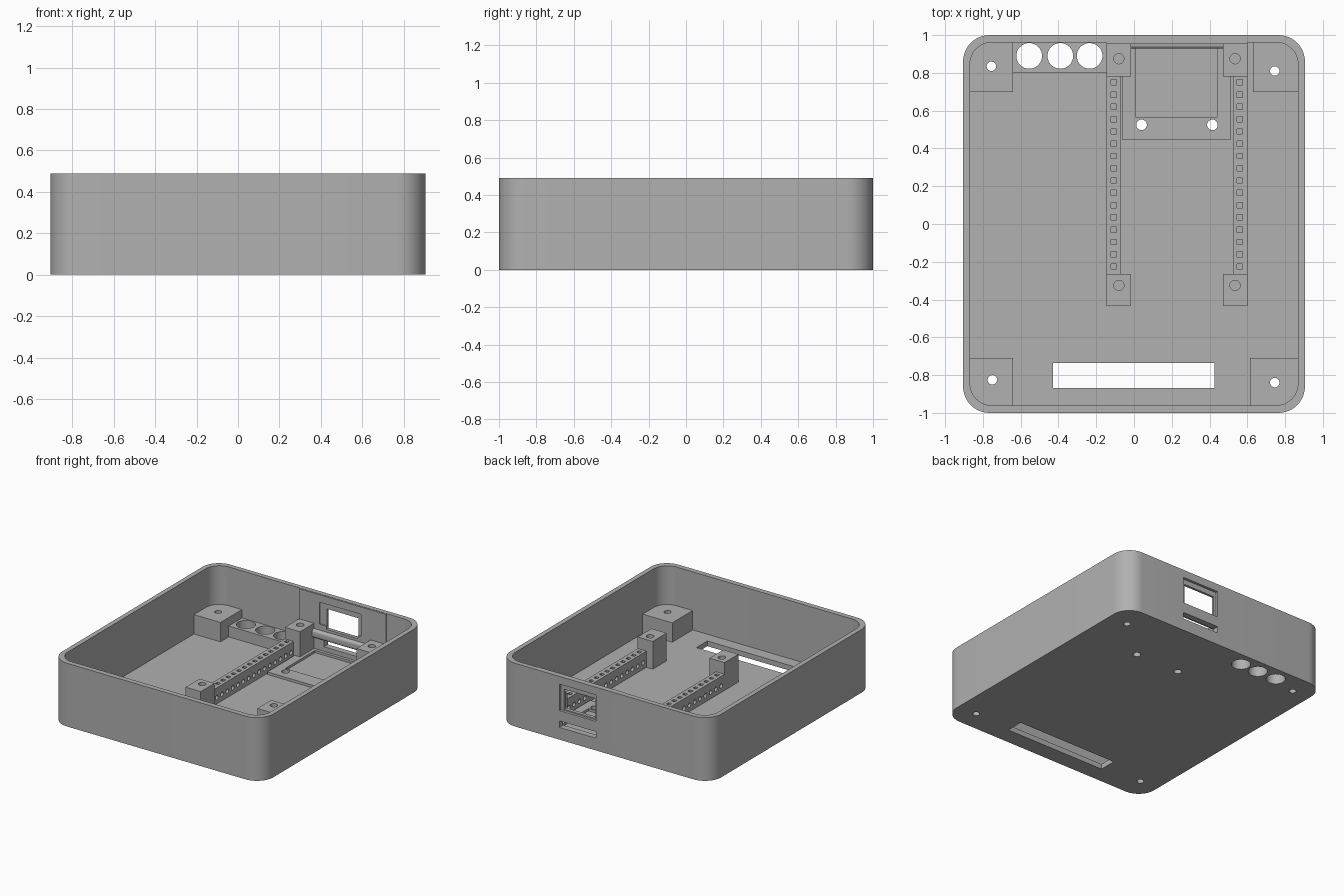
import bpy, bmesh, math
from mathutils import Matrix, Vector

cube = bpy.data.objects.get("Cube")
if cube:
    bpy.data.objects.remove(cube, do_unlink=True)

grey = bpy.data.materials.new("plain grey")
grey.use_nodes = True
grey.diffuse_color = (0.44, 0.44, 0.44, 1)
grey.node_tree.nodes["Principled BSDF"].inputs["Base Color"].default_value = (0.44, 0.44, 0.44, 1)


def add_box(bm, x, y, z, radius=0, corner=None):
    """Box from (min, max) ranges; upright edges may be rounded, all or one corner."""
    lo, hi = Vector((x[0], y[0], z[0])), Vector((x[1], y[1], z[1]))
    mat = Matrix.Translation((lo + hi) / 2) @ Matrix.Diagonal((*(hi - lo), 1))
    verts = bmesh.ops.create_cube(bm, size=1, matrix=mat)["verts"]
    if radius:
        edges = []
        for e in {e for v in verts for e in v.link_edges}:
            a, b = (v.co for v in e.verts)
            upright = abs(a.z - b.z) > 1e-4
            if upright and (not corner or (a.x * corner[0] > 0 and a.y * corner[1] > 0
                                           and abs(a.x) > 0.8 and abs(a.y) > 0.9)):
                edges.append(e)
        bmesh.ops.bevel(bm, geom=edges, offset=radius, segments=12, profile=0.5, affect='EDGES')


def add_cylinder(bm, centre, radius, length, axis='Z', sides=32):
    mat = Matrix.Translation(centre)
    if axis == 'X':
        mat = mat @ Matrix.Rotation(math.pi / 2, 4, 'Y')
    bmesh.ops.create_cone(bm, cap_ends=True, segments=sides, radius1=radius,
                          radius2=radius, depth=length, matrix=mat)


def finish(bm, name):
    mesh = bpy.data.meshes.new(name)
    bm.to_mesh(mesh)
    bm.free()
    mesh.materials.append(grey)
    ob = bpy.data.objects.new(name, mesh)
    bpy.context.collection.objects.link(ob)
    return ob


def box(name, x, y, z, radius=0, corner=None):
    bm = bmesh.new()
    add_box(bm, x, y, z, radius, corner)
    return finish(bm, name)


def cut(ob, *shapes):
    """Subtract a group of non-overlapping (function, arguments) shapes."""
    bm = bmesh.new()
    for func, *args in shapes:
        func(bm, *args)
    cutter = finish(bm, "cutter")
    mod = ob.modifiers.new("cut", 'BOOLEAN')
    mod.operation, mod.solver, mod.object = 'DIFFERENCE', 'EXACT', cutter
    bpy.context.view_layer.objects.active = ob
    bpy.ops.object.modifier_apply(modifier=mod.name)
    bpy.data.objects.remove(cutter, do_unlink=True)


FLOOR = 0.04
screw_spots = [(-0.755, 0.835), (0.745, 0.81), (-0.75, -0.825), (0.745, -0.84)]
light_x = (-0.555, -0.39, -0.235)
tray_x = (0.04, 0.415)
screw_holes = [(add_cylinder, (x, y, 0.1), 0.025, 0.6) for x, y in screw_spots]
light_holes = [(add_cylinder, (x, 0.89, 0.1), 0.068, 0.5) for x in light_x]
tray_holes = [(add_cylinder, (x, 0.525, 0), 0.028, 0.3) for x in tray_x]
window = (add_box, (0.09, 0.36), (0.85, 1.1), (0.235, 0.39))
port_slot = (add_box, (0.07, 0.385), (0.85, 1.1), (0.095, 0.145))

# Open case with rounded corners
case = box("case", (-0.905, 0.905), (-1, 1), (0, 0.49), 0.14)
cut(case, (add_box, (-0.868, 0.868), (-0.96, 0.962), (FLOOR, 0.6), 0.115))
cut(case, *screw_holes, *light_holes, *tray_holes, window, port_slot,
    (add_box, (-0.43, 0.425), (-0.868, -0.735), (-0.1, 0.1)))
cut(case, (add_box, (0.07, 0.385), (0.98, 1.1), (0.225, 0.43)))

# Thicker panel behind the port window
panel = box("port_panel", (-0.145, 0.6), (0.953, 0.968), (FLOOR, 0.488))
cut(panel, window, port_slot)
cut(panel, (add_box, (0.03, 0.385), (0.9, 0.962), (0.26, 0.43)))

# Corner screw blocks, rounded to follow the wall
blocks = [("back_right", (-0.872, -0.64), (0.7, 0.966), (-1, 1)),
          ("back_left", (0.63, 0.872), (0.7, 0.966), (1, 1)),
          ("front_right", (-0.872, -0.64), (-0.964, -0.71), (-1, -1)),
          ("front_left", (0.615, 0.872), (-0.964, -0.71), (1, -1))]
smooth = [case]
for (name, x, y, corner), hole in zip(blocks, screw_holes):
    block = box(name + "_screw_block", x, y, (FLOOR - 0.005, 0.19), 0.112, corner)
    cut(block, hole)
    smooth.append(block)

# Bar with three round light holes
light_bar = box("light_bar", (-0.64, -0.145), (0.8, 0.966), (FLOOR - 0.005, 0.125))
cut(light_bar, *light_holes)
smooth.append(light_bar)

# Four board posts with blind holes
for side, x, hole_x in (("right", (-0.145, -0.015), -0.08), ("left", (0.47, 0.6), 0.535)):
    for end, y, hole_y in (("back", (0.78, 0.966), 0.875), ("front", (-0.435, -0.265), -0.325)):
        post = box(f"{end}_{side}_board_post", x, y, (FLOOR - 0.005, 0.255))
        cut(post, (add_cylinder, (hole_x, hole_y, 0.25), 0.027, 0.25))
        smooth.append(post)

# Pin strips with square holes on top and round holes through the sides
pin_y = [0.75 - 0.065 * i for i in range(16)]
for side, x, pin_x in (("right", (-0.145, -0.07), -0.107), ("left", (0.525, 0.6), 0.56)):
    strip = box(side + "_pin_strip", x, (-0.265, 0.78), (FLOOR - 0.005, 0.165))
    cut(strip, *[(add_box, (pin_x - 0.014, pin_x + 0.014), (y - 0.014, y + 0.014), (0.12, 0.2))
                 for y in pin_y])
    cut(strip, *[(add_cylinder, (pin_x, y, 0.09), 0.017, 0.2, 'X', 16) for y in pin_y])
    smooth.append(strip)

# Raised tray with a pocket and two screw holes
tray = box("module_tray", (-0.06, 0.51), (0.445, 0.955), (FLOOR - 0.005, 0.06))
cut(tray, *tray_holes, (add_box, (0.01, 0.44), (0.565, 0.93), (FLOOR + 0.002, 0.1)))
smooth.append(tray)

# Rounded ledge between the back posts
ledge = box("port_ledge", (-0.015, 0.47), (0.928, 0.962), (0.15, 0.215))
bm = bmesh.new()
bm.from_mesh(ledge.data)
front_edges = [e for e in bm.edges
               if all(v.co.y < 0.94 for v in e.verts) and e.calc_length() > 0.2]
bmesh.ops.bevel(bm, geom=front_edges, offset=0.02, segments=5, profile=0.5, affect='EDGES')
bm.to_mesh(ledge.data)
bm.free()
smooth.append(ledge)

# Smooth the curved faces and keep edges sharp
bpy.ops.object.select_all(action='DESELECT')
for ob in smooth:
    ob.select_set(True)
bpy.context.view_layer.objects.active = case
bpy.ops.object.shade_smooth_by_angle(angle=math.radians(30))
